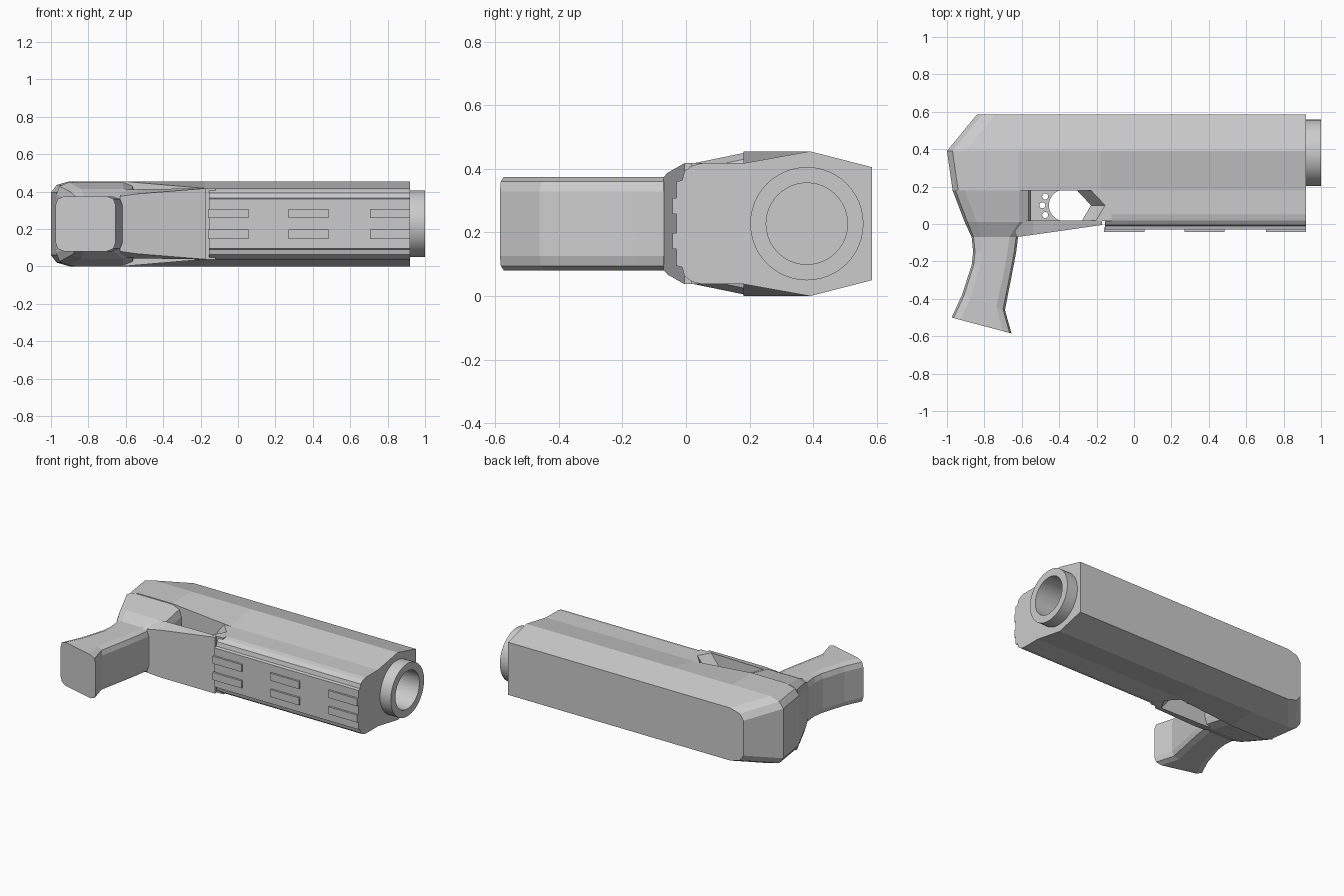
import bpy, bmesh, math
from mathutils import Vector

if "Cube" in bpy.data.objects:
    bpy.data.objects.remove(bpy.data.objects["Cube"])

ZC = 0.2275  # mid-plane of the model


def make(name, bm):
    bmesh.ops.recalc_face_normals(bm, faces=bm.faces)
    me = bpy.data.meshes.new(name)
    bm.to_mesh(me)
    bm.free()
    ob = bpy.data.objects.new(name, me)
    bpy.context.collection.objects.link(ob)
    return ob


def loft(name, rings, closed=False):
    """Skin equal-length point rings; cap the ends unless the loop is closed."""
    bm = bmesh.new()
    vs = [[bm.verts.new((x, y, z + ZC)) for x, y, z in r] for r in rings]
    n = len(rings[0])
    pairs = list(zip(vs, vs[1:])) + ([(vs[-1], vs[0])] if closed else [])
    for a, b in pairs:
        for i in range(n):
            j = (i + 1) % n
            bm.faces.new((a[i], a[j], b[j], b[i]))
    if not closed:
        bm.faces.new(vs[0])
        bm.faces.new(vs[-1])
    return make(name, bm)


def mirror_ring(half):
    return half + [(x, y, -z) for x, y, z in reversed(half)]


def circle_x(x, r, n=48):
    return [(x, 0.38 + r * math.cos(2 * math.pi * i / n), r * math.sin(2 * math.pi * i / n))
            for i in range(n)]


def cut(ob, cutter):
    m = ob.modifiers.new("cut", 'BOOLEAN')
    m.operation = 'DIFFERENCE'
    m.solver = 'EXACT'
    m.object = cutter
    bpy.context.view_layer.objects.active = ob
    bpy.ops.object.modifier_apply(modifier=m.name)
    bpy.data.objects.remove(cutter, do_unlink=True)


def smooth(ob):
    bpy.ops.object.select_all(action='DESELECT')
    ob.select_set(True)
    bpy.context.view_layer.objects.active = ob
    bpy.ops.object.shade_smooth_by_angle(angle=math.radians(25))


# Upper receiver: levels of (y, back x, half width rear, half width front)
levels = [(0.18, -0.97, 0.2275, 0.19), (0.39, -1.0, 0.2275, 0.2275), (0.585, -0.84, 0.1775, 0.1775)]
rings = []
for y, xb, h, hf in levels:
    rings.append(mirror_ring([(xb, y, h - 0.06), (xb + 0.03, y, h - 0.02), (xb + 0.1, y, h),
                              (-0.62, y, h), (-0.18, y, hf), (0.92, y, hf)]))
receiver = loft("receiver", rings)
cut(receiver, loft("bore_cutter", [circle_x(0.2, 0.128), circle_x(1.1, 0.128)]))

# Barrel muzzle ring
muzzle = loft("muzzle", [circle_x(0.9, 0.128), circle_x(1.0, 0.128),
                         circle_x(1.0, 0.178), circle_x(0.9, 0.178)], closed=True)
smooth(muzzle)

# Rear frame and grip: (back x, back y, front x, front y, half width, chamfer)
sections = [(-0.97, 0.18, -0.55, 0.18, 0.222, 0.05), (-0.905, 0.01, -0.55, 0.01, 0.187, 0.05),
            (-0.868, -0.07, -0.62, -0.07, 0.147, 0.035), (-0.86, -0.15, -0.63, -0.15, 0.147, 0.035),
            (-0.868, -0.22, -0.643, -0.22, 0.147, 0.035), (-0.92, -0.38, -0.69, -0.46, 0.147, 0.035),
            (-0.975, -0.5, -0.655, -0.585, 0.147, 0.035)]
rings = []
for xb, yb, xf, yf, h, c in sections:
    half = []
    for t, z in ((0, h - 1.3 * c), (0.3 * c, h - 0.4 * c), (1.3 * c, h)):
        half.append((t, z))
    L = xf - xb
    pts = [(t / L, z) for t, z in half] + [(1 - t / L, z) for t, z in reversed(half)]
    rings.append(mirror_ring([(xb + f * L, yb + f * (yf - yb), z) for f, z in pts]))
loft("grip_frame", rings)

# Trigger guard: (x, bottom y, bottom half width, top half width)
loft("trigger_guard", [[(x, yb, -hb), (x, yb, hb), (x, 0.02, ht), (x, 0.02, -ht)]
                       for x, yb, hb, ht in ((-0.63, -0.07, 0.147, 0.18),
                                             (-0.54, -0.058, 0.16, 0.185),
                                             (-0.17, -0.005, 0.19, 0.19))])

# Forend under the barrel
profile = [(0.185, 0.19), (0.05, 0.19), (0.02, 0.183), (-0.005, 0.165), (-0.012, 0.137), (-0.03, 0.132)]
loft("forend", [mirror_ring([(x, y, z) for y, z in profile]) for x in (-0.155, 0.92)])

# Notched block closing the front of the trigger opening
rings = []
for z, dx in ((-0.19, 0.075), (-0.09, 0), (0.09, 0), (0.19, 0.075)):
    rings.append([(-0.31 + dx, 0.185, z), (-0.23 + dx, 0.1, z), (-0.28 + dx, 0.015, z),
                  (-0.12, 0.015, z), (-0.12, 0.185, z)])
loft("guard_front_block", rings)

# Rail pads under the forend
for i, x in enumerate((-0.16, 0.27, 0.705)):
    for j, z in enumerate((-0.055, 0.055)):
        loft(f"rail_pad_{i}_{j}", [[(a, -0.02, z - 0.025), (a, -0.02, z + 0.025),
                                    (a, -0.043, z + 0.025), (a, -0.043, z - 0.025)]
                                   for a in (x, x + 0.215)])

# Trigger with a concave front and three holes
arc = [(-0.37 - 0.085 * math.cos(a), 0.1 + 0.085 * math.sin(a))
       for a in (math.radians(-70 + 10 * k) for k in range(15))]
outline = [(-0.57, 0.01), (-0.395, 0.01)] + arc + [(-0.395, 0.19), (-0.57, 0.19)]
trigger = loft("trigger", [[(x, y, z) for x, y in outline] for z in (-0.08, 0.08)])
for hx, hy in ((-0.475, 0.147), (-0.49, 0.1), (-0.475, 0.048)):
    cut(trigger, loft("hole_cutter", [[(hx + 0.016 * math.cos(k * math.pi / 8),
                                        hy + 0.016 * math.sin(k * math.pi / 8), z)
                                       for k in range(16)] for z in (-0.2, 0.2)]))
